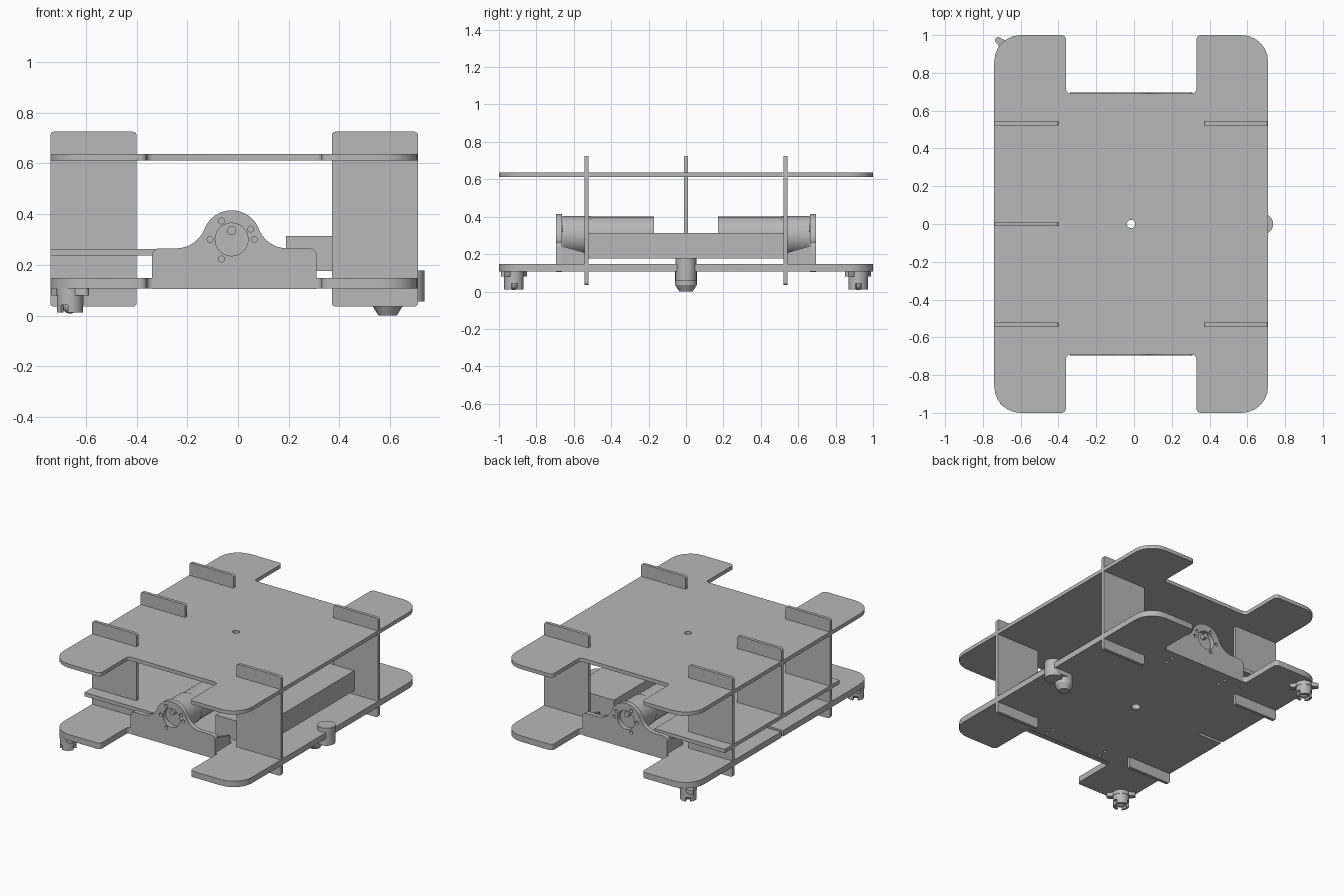
import bpy
from math import pi, sin, cos, radians, hypot, atan2
from mathutils import Matrix, Vector

cube = bpy.data.objects.get("Cube")
if cube:
    bpy.data.objects.remove(cube, do_unlink=True)

grey = bpy.data.materials.new("plain_grey")
grey.use_nodes = True
grey.diffuse_color = (0.48, 0.48, 0.48, 1)
grey.node_tree.nodes["Principled BSDF"].inputs["Base Color"].default_value = (0.48, 0.48, 0.48, 1)

# Frames that stand a flat outline in the xy, xz or yz plane
XY = Matrix.Identity(4)
XZ = Matrix(((1, 0, 0, 0), (0, 0, -1, 0), (0, 1, 0, 0), (0, 0, 0, 1)))
YZ = Matrix(((0, 0, 1, 0), (1, 0, 0, 0), (0, 1, 0, 0), (0, 0, 0, 1)))


def arc(cx, cy, r, a0, a1, n=10):
    """Points along an arc, angles in degrees."""
    steps = [radians(a0 + (a1 - a0) * i / n) for i in range(n + 1)]
    return [(cx + r * cos(a), cy + r * sin(a)) for a in steps]


def circle(cx, cy, r, n=24):
    return arc(cx, cy, r, 0, 360, n)[:-1]


def rounded(corners, n=6):
    """Outline from (x, y, radius) corners, square corners only."""
    out = []
    for i, (x, y, r) in enumerate(corners):
        p = Vector((x, y))
        if r == 0:
            out.append((x, y))
            continue
        a = (Vector(corners[i - 1][:2]) - p).normalized()
        b = (Vector(corners[(i + 1) % len(corners)][:2]) - p).normalized()
        c = p + (a + b) * r
        for k in range(n + 1):
            t = k / n * pi / 2
            q = c - b * r * cos(t) - a * r * sin(t)
            out.append((q.x, q.y))
    return out


def rect(x0, x1, y0, y1, r=0):
    return rounded([(x0, y0, r), (x1, y0, r), (x1, y1, r), (x0, y1, r)])


def sheet(name, outlines, low, high, frame=XY):
    """Flat part with holes, extruded between two offsets along its normal."""
    curve = bpy.data.curves.new(name, 'CURVE')
    curve.dimensions = '2D'
    curve.fill_mode = 'BOTH'
    curve.extrude = (high - low) / 2
    for pts in outlines:
        s = curve.splines.new('POLY')
        s.points.add(len(pts) - 1)
        for sp, (x, y) in zip(s.points, pts):
            sp.co = (x, y, 0, 1)
        s.use_cyclic_u = True
    temp = bpy.data.objects.new(name + "_curve", curve)
    bpy.context.collection.objects.link(temp)
    bpy.context.view_layer.update()
    mesh = bpy.data.meshes.new_from_object(temp.evaluated_get(bpy.context.evaluated_depsgraph_get()))
    bpy.data.objects.remove(temp, do_unlink=True)
    mesh.transform(frame @ Matrix.Translation((0, 0, (low + high) / 2)))
    obj = bpy.data.objects.new(name, mesh)
    bpy.context.collection.objects.link(obj)
    return finish(obj, name)


def finish(obj, name):
    obj.name = name
    obj.data.materials.clear()
    obj.data.materials.append(grey)
    for o in bpy.context.selected_objects:
        o.select_set(False)
    obj.select_set(True)
    bpy.context.view_layer.objects.active = obj
    bpy.ops.object.shade_smooth_by_angle(angle=radians(35))
    return obj


def cone(name, loc, r_low, r_high, depth, rot=(0, 0, 0)):
    bpy.ops.mesh.primitive_cone_add(vertices=32, radius1=r_low, radius2=r_high,
                                    depth=depth, location=loc, rotation=rot)
    return finish(bpy.context.object, name)


def ball(name, loc, r):
    bpy.ops.mesh.primitive_uv_sphere_add(segments=24, ring_count=12, radius=r, location=loc)
    return finish(bpy.context.object, name)


# Decks: notched front and back, rounded outer corners
L, R, NL, NR, NY, CX = -0.74, 0.71, -0.36, 0.33, 0.69, -0.015
BIG, SMALL = 0.14, 0.025
deck = [(L, -1, BIG), (NL, -1, SMALL), (NL, -NY, SMALL), (NR, -NY, SMALL), (NR, -1, SMALL),
        (R, -1, BIG), (R, 1, BIG), (NR, 1, SMALL), (NR, NY, SMALL), (NL, NY, SMALL),
        (NL, 1, SMALL), (L, 1, BIG)]
slit = [(L, 0.011, 0), (-0.55, 0.011, 0), (-0.55, -0.011, 0), (L, -0.011, 0)]
screw_holes = [circle(CX + sx * 0.22, sy * y, 0.011, 12)
               for sx in (-1, 1) for sy in (-1, 1) for y in (0.57, 0.63)]
sheet("upper_deck", [rounded(deck), circle(CX, 0, 0.022)], 0.611, 0.637)
sheet("lower_deck", [rounded(deck + slit), circle(CX, 0, 0.03)] + screw_holes, 0.107, 0.148)

# Upright support panels
for y in (-0.533, 0.533):
    sheet("left_upright", [rect(0.37, R, 0.035, 0.725, 0.015)], -y - 0.011, -y + 0.011, XZ)
    sheet("right_upright", [rect(L, -0.4, 0.035, 0.725, 0.015)], -y - 0.011, -y + 0.011, XZ)
sheet("middle_upright", [rect(L, -0.4, 0.25, 0.725, 0.015)], -0.011, 0.011, XZ)

# Side shelf and long battery box
sheet("side_shelf", [rect(L, -0.2, -0.63, 0.63)], 0.236, 0.262)
sheet("battery_box", [rect(0.19, 0.53, -0.52, 0.52)], 0.176, 0.313)

# Motor bracket outline: base with a filleted hump
HX, HZ, HR, FR, TOP = -0.025, 0.30, 0.115, 0.12, 0.265
rise = TOP + FR - HZ
run = ((HR + FR) ** 2 - rise ** 2) ** 0.5
tilt = atan2(rise, run) * 180 / pi
bracket = [(-0.34, 0.105), (0.31, 0.105)]
bracket += arc(0.28, TOP - 0.03, 0.03, 0, 90, 6)
bracket += arc(HX + run, TOP + FR, FR, 270, 180 + tilt)
bracket += arc(HX, HZ, HR, tilt, 180 - tilt, 20)
bracket += arc(HX - run, TOP + FR, FR, -tilt, -90)
bracket += arc(-0.31, TOP - 0.03, 0.03, 90, 180, 6)
bolts = [(-0.065, 0.373), (0.05, 0.341), (0.065, 0.30), (-0.11, 0.30), (-0.065, 0.223)]
holes = [circle(HX, HZ, 0.065)] + [circle(x, z, 0.012, 12) for x, z in bolts]

for s, end in ((-1, "front"), (1, "back")):
    low, high = sorted((-s * 0.695, -s * 0.662))
    sheet(end + "_motor_bracket", [bracket] + holes, low, high, XZ)
    low, high = sorted((s * 0.68, s * 0.52))
    sheet(end + "_bracket_foot", [rect(-0.34, 0.31, low, high)], 0.148, 0.165)
    side = [(s * 0.67, 0.15), (s * 0.67, 0.245), (s * 0.53, 0.205), (s * 0.53, 0.15)]
    for x in (-0.34, 0.29):
        sheet(end + "_bracket_gusset", [side], x, x + 0.02, YZ)
    # Motor with stepped gearbox and output shaft
    turn = (pi / 2, 0, 0)
    cone(end + "_motor_body", (HX, s * 0.345, HZ), 0.1, 0.1, 0.35, turn)
    cone(end + "_gearbox", (HX, s * 0.585, HZ), 0.105, 0.105, 0.15, turn)
    cone(end + "_motor_shaft", (HX, s * 0.667, HZ + 0.035), 0.018, 0.018, 0.05, turn)

    # Ball caster under the right-hand corner
    cx, cy = -0.662, s * 0.92
    flange = arc(cx, cy, 0.055, -20, 110) + arc(cx - 0.055, cy + 0.05, 0.02, 90, 180)
    flange += arc(cx, cy, 0.055, 160, 290) + arc(cx + 0.055, cy - 0.05, 0.02, 270, 360)
    sheet(end + "_caster_flange", [flange], 0.08, 0.108)
    cone(end + "_caster_cup", (cx, cy, 0.062), 0.052, 0.052, 0.04)
    for a in (20, 140, 260):
        prong = arc(cx, cy, 0.052, a, a + 85) + arc(cx, cy, 0.036, a + 85, a)
        sheet(end + "_caster_prong", [prong], 0.012, 0.045)
    ball(end + "_caster_ball", (cx, cy, 0.042), 0.034)

# Single caster on the left side, with a round post at the deck edge
sheet("left_caster_flange", [arc(0.59, 0, 0.058, 90, 270) + arc(0.68, 0, 0.055, -90, 90)], 0.075, 0.108)
cone("left_caster_post", (0.68, 0, 0.117), 0.056, 0.056, 0.122)
cone("left_caster_cup", (0.59, 0, 0.06), 0.058, 0.058, 0.05)
cone("left_caster_tip", (0.59, 0, 0.0175), 0.036, 0.058, 0.035)
